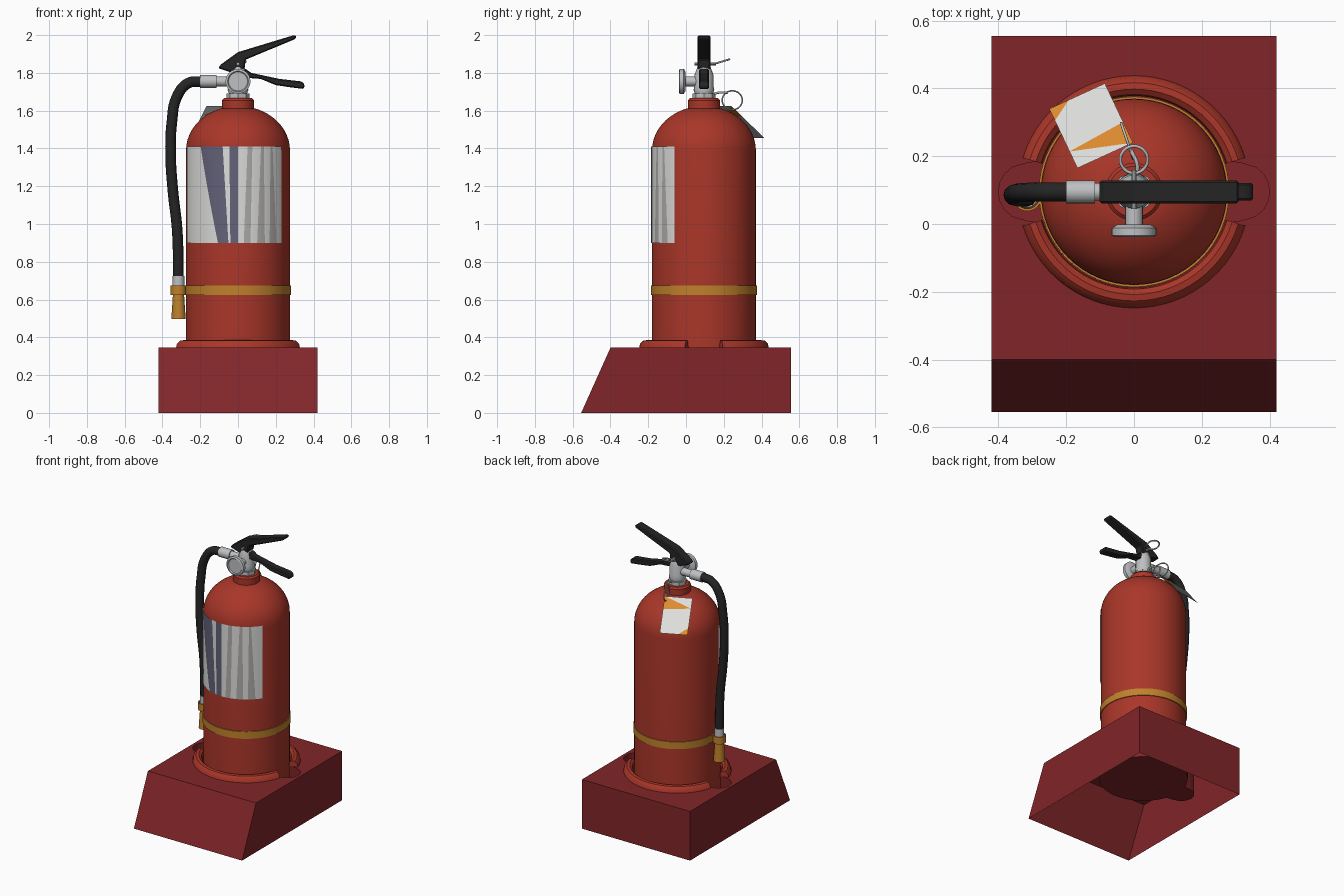
import bpy, bmesh
from math import sin, cos, pi, radians, asin, sqrt
from mathutils import Vector

if "Cube" in bpy.data.objects:
    bpy.data.objects.remove(bpy.data.objects["Cube"], do_unlink=True)


def material(name, *rgb):
    m = bpy.data.materials.new(name)
    m.use_nodes = True
    m.diffuse_color = (*rgb, 1)
    bsdf = m.node_tree.nodes["Principled BSDF"]
    bsdf.inputs["Base Color"].default_value = (*rgb, 1)
    bsdf.inputs["Roughness"].default_value = 0.6
    return m


TANK = material("tank red", 0.40, 0.037, 0.022)
STAND = material("stand dark red", 0.22, 0.019, 0.022)
BLACK = material("black rubber", 0.018, 0.018, 0.019)
METAL = material("grey metal", 0.52, 0.53, 0.54)
BAND = material("yellow band", 0.52, 0.22, 0.025)
WHITE = material("label white", 0.72, 0.72, 0.71)
GREY = material("label grey", 0.42, 0.41, 0.40)
SLATE = material("label slate", 0.125, 0.12, 0.19)
ORANGE = material("tag orange", 0.72, 0.26, 0.03)

CY = 0.095      # depth position of the tank axis
R = 0.275       # tank radius


def finish(bm, name, *mats, smooth=True, fix=True):
    if fix:
        bmesh.ops.recalc_face_normals(bm, faces=bm.faces[:])
    me = bpy.data.meshes.new(name)
    bm.to_mesh(me)
    bm.free()
    ob = bpy.data.objects.new(name, me)
    bpy.context.collection.objects.link(ob)
    for m in mats:
        me.materials.append(m)
    if smooth:
        bpy.ops.object.select_all(action="DESELECT")
        ob.select_set(True)
        bpy.context.view_layer.objects.active = ob
        bpy.ops.object.shade_smooth_by_angle(angle=radians(35))
    return ob


def lathe(name, mat, profile, axis="Z", centre=(0, CY, 0), n=48, arc=(0, 360)):
    """Turn (radius, height) points round an axis, fully or over an arc."""
    bm = bmesh.new()
    full = arc[1] - arc[0] == 360
    rows = []
    for i in range(n if full else n + 1):
        a = radians(arc[0] + (arc[1] - arc[0]) * i / n)
        row = []
        for r, h in profile:
            p = {"Z": (r * cos(a), r * sin(a), h), "Y": (r * cos(a), h, r * sin(a)),
                 "X": (h, r * cos(a), r * sin(a))}[axis]
            row.append(bm.verts.new(Vector(centre) + Vector(p)))
        rows.append(row)
    for i in range(n):
        p, q = rows[i], rows[(i + 1) % len(rows)]
        for j in range(len(profile) - 1):
            bm.faces.new((p[j], q[j], q[j + 1], p[j + 1]))
    if not full:
        bm.faces.new(rows[0])
        bm.faces.new(rows[-1])
    bmesh.ops.remove_doubles(bm, verts=bm.verts[:], dist=1e-5)
    return finish(bm, name, mat)


def rod(name, mat, r, lo, hi, **kw):
    return lathe(name, mat, [(0, lo), (r, lo), (r, hi), (0, hi)], **kw)


def tube(name, mat, points, r, cyclic=False, res=4):
    cu = bpy.data.curves.new(name, "CURVE")
    cu.dimensions = "3D"
    cu.bevel_depth, cu.bevel_resolution, cu.resolution_u = r, res, 6
    cu.use_fill_caps = True
    sp = cu.splines.new("BEZIER")
    sp.bezier_points.add(len(points) - 1)
    for bp, p in zip(sp.bezier_points, points):
        bp.co = p
        bp.handle_left_type = bp.handle_right_type = "AUTO"
    sp.use_cyclic_u = cyclic
    cu.materials.append(mat)
    ob = bpy.data.objects.new(name, cu)
    bpy.context.collection.objects.link(ob)


def plate(name, mat, outline, half, bevel=0.006):
    """Extrude an x-z outline across the depth, centred on the tank axis."""
    bm = bmesh.new()
    f = bm.faces.new([bm.verts.new((x, CY - half, z)) for x, z in outline])
    out = bmesh.ops.extrude_face_region(bm, geom=[f])["geom"]
    bmesh.ops.translate(bm, vec=(0, 2 * half, 0),
                        verts=[v for v in out if isinstance(v, bmesh.types.BMVert)])
    ob = finish(bm, name, mat, smooth=False)
    mod = ob.modifiers.new("Bevel", "BEVEL")
    mod.width, mod.segments = bevel, 1


# Stand: open-bottomed wedge with a sunken cup and two side pockets
def cup_radius(a, base=0.285, d=0.315, p=0.085):
    s = d * sin(a)
    return max(base, d * abs(cos(a)) + sqrt(p * p - s * s)) if abs(s) < p else base


def loop_edges(bm, verts):
    return [bm.edges.new((v, verts[(i + 1) % len(verts)])) for i, v in enumerate(verts)]


bm = bmesh.new()
TOP, FLOOR, HX, HY = 0.345, 0.165, 0.42, 0.555
corners = [(-HX, -HY), (HX, -HY), (HX, HY), (-HX, HY)]
low = [bm.verts.new((x, y, 0)) for x, y in corners]
high = [bm.verts.new((x, max(y, -0.4), TOP)) for x, y in corners]
angles = [2 * pi * i / 96 for i in range(96)]
rim = [bm.verts.new((cup_radius(a) * cos(a), CY + cup_radius(a) * sin(a), TOP)) for a in angles]
bottom = [bm.verts.new((v.co.x, v.co.y, FLOOR)) for v in rim]
bmesh.ops.triangle_fill(bm, use_beauty=True, normal=(0, 0, 1),
                        edges=loop_edges(bm, high) + loop_edges(bm, rim))
for a, b in ((low, high), (rim, bottom)):
    for i in range(len(a)):
        j = (i + 1) % len(a)
        bm.faces.new((a[i], a[j], b[j], b[i]))
bm.faces.new(bottom)
finish(bm, "stand", STAND, smooth=False)

# Raised lips in front of and behind the tank
lip = [(0.283, TOP), (0.287, 0.372), (0.303, 0.385), (0.322, 0.382), (0.338, 0.366), (0.343, TOP)]
for side, start in (("back", 17), ("front", 197)):
    lathe(side + "_lip", TANK, lip, n=28, arc=(start, start + 146))

# Tank with domed shoulder and neck
dome = [(R * cos(t), 1.39 + 0.235 * sin(t)) for t in [radians(7 * i) for i in range(11)]]
lathe("tank", TANK, [(0, FLOOR + 0.004), (R, FLOOR + 0.004)] + dome
      + [(0.085, 1.612), (0.085, 1.655), (0.075, 1.666), (0, 1.666)], n=64)

# Band round the tank with a clip holding the nozzle
HOSE_X, HOSE_Y = -0.315, 0.08
for nm, r, c in (("band", 0.281, (0, CY, 0)), ("nozzle_clip", 0.042, (HOSE_X, HOSE_Y, 0))):
    lathe(nm, BAND, [(r - 0.007, 0.625), (r, 0.625), (r, 0.675), (r - 0.007, 0.675),
                     (r - 0.007, 0.625)], centre=c, n=64 if r > 0.1 else 24)


# Wrapped label: slanted stripes, each (top right edge x, bottom right edge x, colour)
def label_angle(x):
    return radians(270) + asin(x / R)


stripes = [(-0.195, -0.105, 0), (-0.08, -0.05, 2), (-0.045, -0.04, 0), (0.0, 0.0, 2),
           (0.05, 0.03, 0), (0.075, 0.065, 1), (0.12, 0.10, 0), (0.135, 0.14, 1),
           (0.17, 0.165, 0), (0.18, 0.20, 1), (0.228, 0.228, 0)]
bm = bmesh.new()
t0 = b0 = radians(194)
rows, cols, rl = 5, 6, R + 0.004
for top, bot, colour in stripes:
    t1, b1 = label_angle(top), label_angle(bot)
    grid = []
    for j in range(rows + 1):
        h = j / rows
        lo, hi = b0 + (t0 - b0) * h, b1 + (t1 - b1) * h
        steps = [lo + (hi - lo) * i / cols for i in range(cols + 1)]
        grid.append([bm.verts.new((rl * cos(a), CY + rl * sin(a), 0.9 + 0.51 * h)) for a in steps])
    for j in range(rows):
        for i in range(cols):
            f = bm.faces.new((grid[j][i], grid[j][i + 1], grid[j + 1][i + 1], grid[j + 1][i]))
            f.material_index = colour
    t0, b0 = t1, b1
bmesh.ops.remove_doubles(bm, verts=bm.verts[:], dist=1e-5)
finish(bm, "label", WHITE, GREY, SLATE, fix=False)

# Valve: nut, body, side outlet and pressure gauge
rod("valve_nut", METAL, 0.06, 1.664, 1.69, n=8)
lathe("valve_body", METAL, [(0, 1.69), (0.048, 1.69), (0.055, 1.71), (0.05, 1.73), (0.05, 1.79),
                            (0.035, 1.83), (0, 1.83)], n=20)
rod("outlet", METAL, 0.026, -0.13, 0, axis="X", centre=(0, CY, 1.755), n=20)
rod("hose_coupling", METAL, 0.034, -0.2, -0.115, axis="X", centre=(0, CY, 1.755), n=20)
rod("gauge_stem", METAL, 0.026, -0.01, 0.06, axis="Y", centre=(0, 0, 1.755), n=20)
lathe("gauge", METAL, [(0, -0.032), (0.05, -0.032), (0.055, -0.038), (0.066, -0.034),
                       (0.066, -0.012), (0.05, -0.002), (0, -0.002)],
      axis="Y", centre=(0, 0, 1.755), n=28)

# Squeeze levers
plate("upper_lever", BLACK, [(-0.105, 1.825), (-0.09, 1.845), (0, 1.91), (0.29, 1.998),
                             (0.31, 1.998), (0.305, 1.98), (0.04, 1.87), (0.035, 1.825),
                             (-0.03, 1.80)], 0.034)
plate("lower_lever", BLACK, [(0.035, 1.825), (0.07, 1.80), (0.22, 1.768), (0.335, 1.755),
                             (0.352, 1.74), (0.35, 1.715), (0.29, 1.722), (0.2, 1.735),
                             (0.12, 1.768), (0.03, 1.775)], 0.026)

# Hose with end coupling and nozzle
tube("hose", BLACK, [(-0.19, CY, 1.755), (-0.265, CY, 1.745), (-0.325, 0.093, 1.67),
                     (-0.35, 0.09, 1.54), (-0.357, 0.085, 1.38), (-0.345, 0.08, 1.18),
                     (-0.322, HOSE_Y, 0.97), (HOSE_X, HOSE_Y, 0.71)], 0.028)
at_hose = (HOSE_X, HOSE_Y, 0)
rod("end_coupling", METAL, 0.031, 0.66, 0.725, centre=at_hose, n=20)
lathe("nozzle", BAND, [(0, 0.668), (0.029, 0.668), (0.03, 0.62), (0.038, 0.496),
                       (0.03, 0.496), (0.02, 0.56), (0, 0.56)], centre=at_hose, n=24)

# Safety pin, pull ring, and the wire loop that carries the tag
rod("safety_pin", METAL, 0.008, 0.045, 0.16, axis="Y", centre=(0, 0, 1.848), n=10)
ring = [2 * pi * i / 10 for i in range(10)]
tube("pull_ring", METAL, [(0.04 * cos(a), 0.19 + 0.04 * sin(a), 1.86 + 0.012 * sin(a))
                          for a in ring], 0.005, True, 2)
tube("tag_loop", METAL, [(-0.02 - 0.018 * cos(a), 0.245 + 0.053 * cos(a), 1.655 + 0.05 * sin(a))
                         for a in ring], 0.004, True, 2)
tube("tag_wire", METAL, [(0, 0.13, 1.68), (0.01, 0.17, 1.695), (-0.01, 0.22, 1.695)], 0.006, res=2)

# Hanging tag with orange corners
A, B, D = Vector((-0.167, 0.165, 1.625)), Vector((-0.003, 0.24, 1.625)), Vector((-0.25, 0.34, 1.455))
bm = bmesh.new()
for colour, poly in ((0, [(0, 0), (1, 0), (0, 0.28)]),
                     (1, [(0, 0.28), (1, 0), (1, 0.35)]),
                     (0, [(0, 0.28), (1, 0.35), (1, 1), (0.35, 1), (0, 0.8)]),
                     (1, [(0, 0.8), (0.35, 1), (0, 1)])):
    f = bm.faces.new([bm.verts.new(A + u * (B - A) + v * (D - A)) for u, v in poly])
    f.material_index = colour
finish(bm, "tag", WHITE, ORANGE, smooth=False, fix=False)
